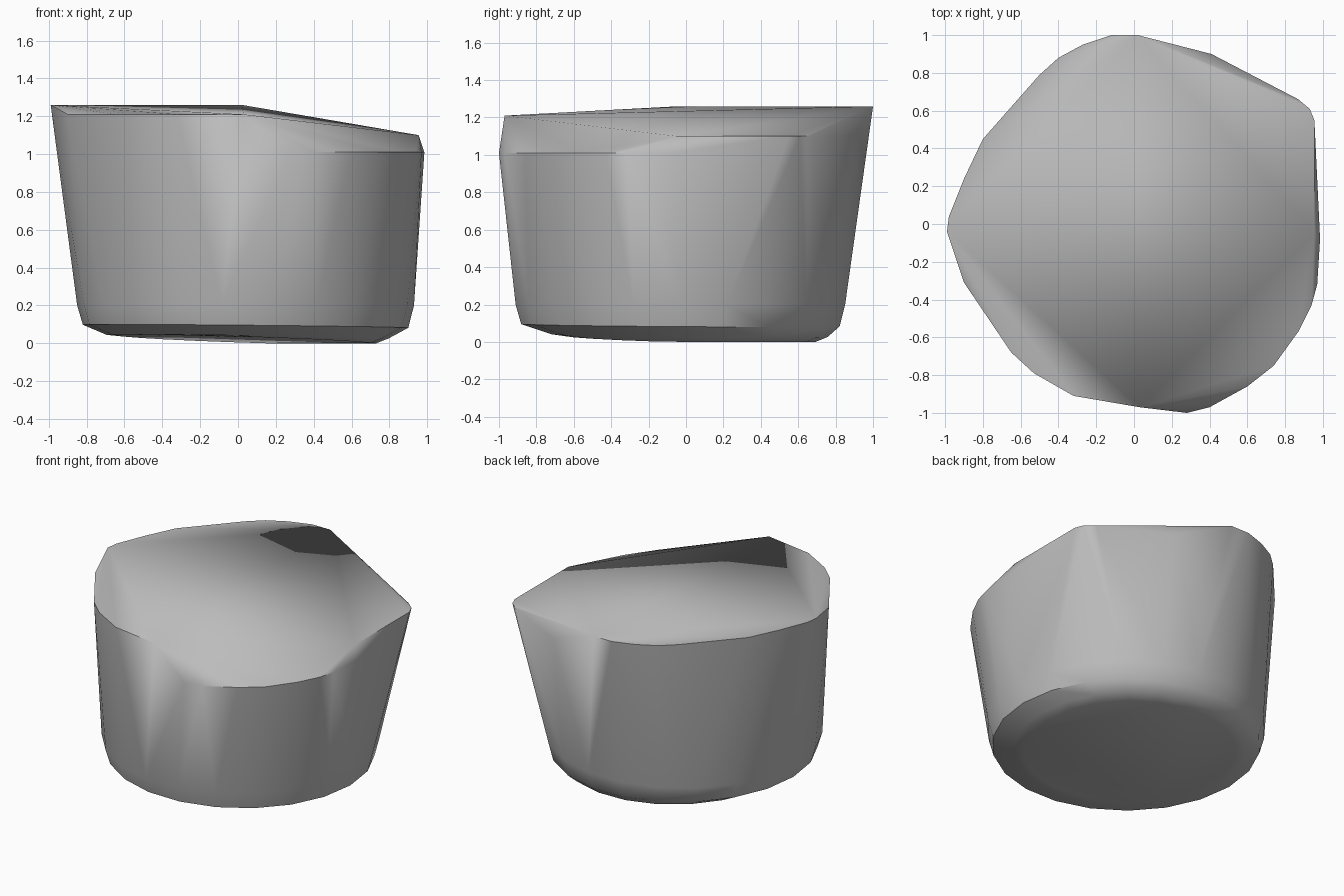
import bpy
import bmesh
from math import cos, sin, pi, radians

cube = bpy.data.objects.get("Cube")
if cube:
    bpy.data.objects.remove(cube, do_unlink=True)

# Rim outline, grouped by height
rim = {
    1.26: [(0.02, 1), (-0.12, 1), (-0.27, 0.95), (-0.4, 0.88), (-0.5, 0.79), (-0.8, 0.45),
           (-0.9, 0.24), (-0.98, 0.04), (-0.99, -0.04)],
    1.21: [(-0.9, -0.31), (-0.65, -0.68), (-0.53, -0.79), (-0.32, -0.91), (0.03, -0.97)],
    1.01: [(0.28, -1), (0.4, -0.97), (0.6, -0.86), (0.74, -0.75), (0.87, -0.57), (0.94, -0.43),
           (0.97, -0.32), (0.985, -0.08)],
    1.10: [(0.955, -0.05), (0.955, 0.55), (0.93, 0.61), (0.87, 0.66), (0.41, 0.9)],
}

# Base rings: height, centre x, centre y, radius, tilt of the ring
rings = [
    (0.20, 0.04, -0.03, 0.89, 0.0),
    (0.09, 0.04, -0.03, 0.86, 0.01),
    (0.035, 0.05, 0.02, 0.745, 0.012),
    (0.019, 0.05, 0.02, 0.68, 0.027),
]
SIDES = 22

bm = bmesh.new()
for z, outline in rim.items():
    for x, y in outline:
        bm.verts.new((x, y, z))
for z, cx, cy, r, tilt in rings:
    for i in range(SIDES):
        a = 2 * pi * i / SIDES
        lean = tilt * cos(a - pi / 5)  # underside dips toward the back left
        bm.verts.new((cx + r * cos(a), cy + r * sin(a), max(0, z - lean)))

# Wrap the points in one convex solid
hull = bmesh.ops.convex_hull(bm, input=bm.verts)
loose = {v for v in hull["geom_interior"] + hull["geom_unused"]
         if isinstance(v, bmesh.types.BMVert)}
bmesh.ops.delete(bm, geom=list(loose), context='VERTS')
low = min(v.co.z for v in bm.verts)
for v in bm.verts:
    if v.co.z < 0.1:
        v.co.z -= low
bmesh.ops.recalc_face_normals(bm, faces=bm.faces)

mesh = bpy.data.meshes.new("stone_block")
bm.to_mesh(mesh)
bm.free()
stone = bpy.data.objects.new("stone_block", mesh)
bpy.context.collection.objects.link(stone)

# Plain grey stone
grey = bpy.data.materials.new("stone_grey")
grey.use_nodes = True
colour = (0.5, 0.5, 0.5, 1)
grey.diffuse_color = colour
grey.node_tree.nodes["Principled BSDF"].inputs["Base Color"].default_value = colour
mesh.materials.append(grey)

# Soft walls, crisp rim
bpy.ops.object.select_all(action='DESELECT')
stone.select_set(True)
bpy.context.view_layer.objects.active = stone
bpy.ops.object.shade_smooth_by_angle(angle=radians(40))
